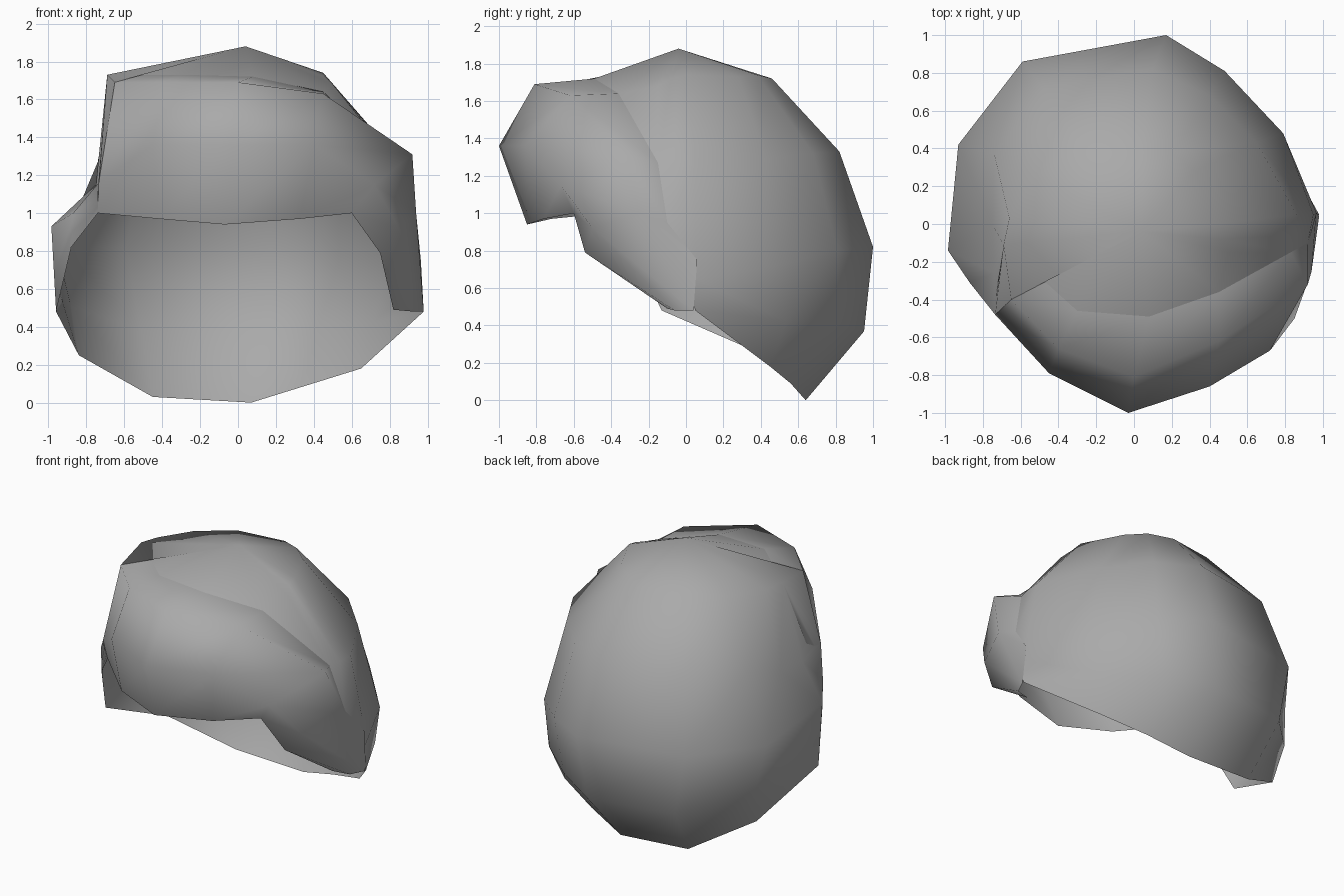
import bpy, bmesh
from mathutils import Vector

grey = bpy.data.materials.new("neutral grey")
grey.diffuse_color = (0.4, 0.4, 0.4, 1)
CENTRE = Vector((0, 0.05, 0.85))
APEX = (0.04, -0.04, 1.88)


def loft(name, rows, closed=False):
    """Skin neighbouring rows of points into one smooth open surface."""
    bm = bmesh.new()
    grid = [[bm.verts.new(p) for p in row] for row in rows]
    pairs = list(zip(grid, grid[1:]))
    if closed:
        pairs.append((grid[-1], grid[0]))
    for a, b in pairs:
        for i in range(len(a) - 1):
            bm.faces.new((a[i], a[i + 1], b[i + 1], b[i]))
    bmesh.ops.remove_doubles(bm, verts=bm.verts, dist=0.002)
    bm.normal_update()
    flip = [f for f in bm.faces
            if f.normal.dot(f.calc_center_median() - CENTRE) < 0]
    bmesh.ops.reverse_faces(bm, faces=flip)
    for f in bm.faces:
        f.smooth = True
    me = bpy.data.meshes.new(name)
    bm.to_mesh(me)
    bm.free()
    me.materials.append(grey)
    ob = bpy.data.objects.new(name, me)
    bpy.context.collection.objects.link(ob)
    return ob


# Swept fringe: each section runs lower lip, bulge, crest, tuck
fringe = [
    [(-.74, -.42, 1.0), (-.735, -.48, 1.16), (-.65, -.40, 1.69), (-.69, -.11, 1.73)],
    [(-.42, -.72, .97), (-.45, -.79, 1.36), (-.40, -.66, 1.69), (-.30, -.46, 1.73)],
    [(-.07, -.85, .94), (-.03, -1.0, 1.36), (0, -.81, 1.69), (.08, -.49, 1.72)],
    [(.33, -.76, .97), (.40, -.86, 1.36), (.45, -.62, 1.63), (.45, -.36, 1.64)],
    [(.60, -.60, 1.0), (.72, -.67, 1.15), (.92, -.32, 1.31), (.83, -.15, 1.27)],
    [(.75, -.54, .79), (.85, -.50, .92), (.94, -.25, 1.0), (.92, -.10, .95)],
    [(.82, -.10, .49), (.93, -.06, .48), (.98, .04, .48), (.965, .06, .75)],
]
loft("swept_fringe", fringe)

# Crown meridians from right, around the back, to the left: rim, belly, shoulder, high
meridians = [
    [(.98, .05, .48), (.95, .05, .85), (.86, .05, 1.27), (.45, .0, 1.74)],
    [(.65, .45, .18), (.79, .48, .72), (.65, .43, 1.29), (.32, .28, 1.73)],
    [(.36, .56, .09), (.48, .81, .80), (.40, .68, 1.32), (.20, .38, 1.74)],
    [(.07, .64, 0), (.17, 1.0, .82), (.10, .82, 1.33), (.05, .46, 1.72)],
    [(-.45, .62, .03), (-.59, .86, .82), (-.48, .72, 1.33), (-.28, .40, 1.73)],
    [(-.84, .40, .25), (-.93, .42, .82), (-.74, .37, 1.27), (-.52, .25, 1.72)],
    [(-.96, -.13, .48), (-.985, -.14, .93), (-.75, 0, 1.15), (-.66, .03, 1.72)],
    [(-.88, -.29, .82), (-.87, -.31, 1.0), (-.74, -.26, 1.12), (-.69, -.11, 1.73)],
    [(-.74, -.42, 1.0), (-.74, -.46, 1.08), (-.735, -.48, 1.16), (-.65, -.40, 1.69)],
]
crown = []
for rim, belly, shoulder, high in meridians:
    nape = Vector(rim).lerp(Vector(belly), 0.45)
    nape.y += 0.15 * max(0, belly[1])  # fuller towards the back
    crown.append([rim, nape, belly, shoulder, high, APEX])

# Front of the crown fans from the fringe tuck to the apex
for section in fringe[:4]:
    crown.append([section[3]] * 5 + [APEX])
temple, cheek = fringe[4][3], fringe[5][3]
crown.append([temple] * 4 + [(.50, -.15, 1.68), APEX])
crown.append([cheek] * 3 + [(.85, -.06, 1.27), (.46, -.08, 1.72), APEX])
loft("crown_shell", crown, closed=True)
